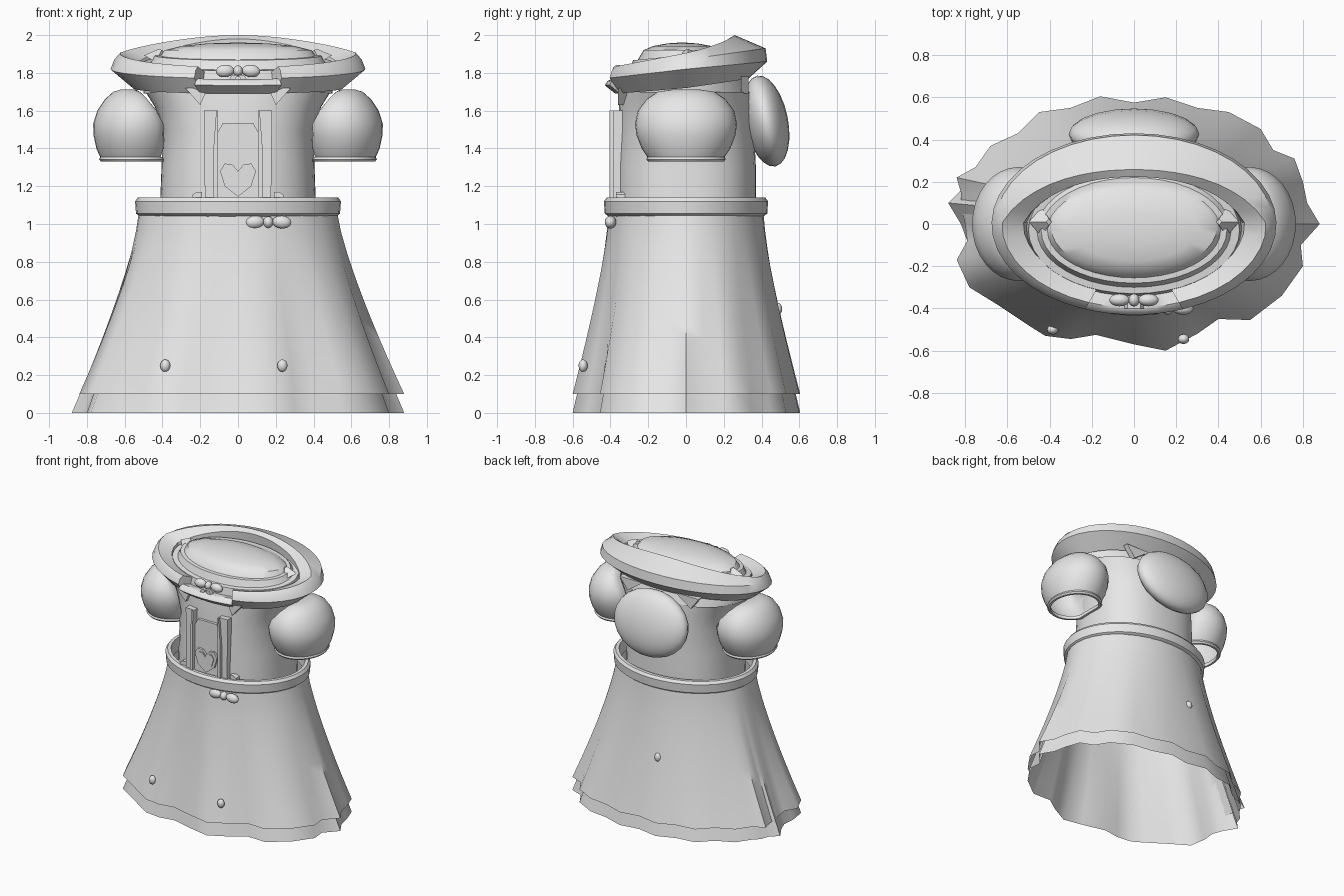
import bpy, bmesh, math
from mathutils import Vector, Matrix

cube = bpy.data.objects.get("Cube")
if cube:
    bpy.data.objects.remove(cube, do_unlink=True)

cloth = bpy.data.materials.new("grey_cloth")
cloth.use_nodes = True
cloth.diffuse_color = (0.8, 0.8, 0.8, 1)
cloth.node_tree.nodes["Principled BSDF"].inputs["Base Color"].default_value = (0.8, 0.8, 0.8, 1)


def finish(name, bm, angle=40):
    bmesh.ops.recalc_face_normals(bm, faces=bm.faces)
    mesh = bpy.data.meshes.new(name)
    bm.to_mesh(mesh)
    bm.free()
    mesh.materials.append(cloth)
    ob = bpy.data.objects.new(name, mesh)
    bpy.context.collection.objects.link(ob)
    bpy.ops.object.select_all(action="DESELECT")
    ob.select_set(True)
    bpy.context.view_layer.objects.active = ob
    bpy.ops.object.shade_smooth_by_angle(angle=math.radians(angle))
    return ob


def loft(name, rings, along=False, cap_start=False, cap_end=False, angle=40):
    """Skin a list of equal-length closed rings."""
    bm = bmesh.new()
    rows = [[bm.verts.new(p) for p in ring] for ring in rings]
    n = len(rows[0])
    for i in range(len(rows) if along else len(rows) - 1):
        a, b = rows[i], rows[(i + 1) % len(rows)]
        for j in range(n):
            k = (j + 1) % n
            bm.faces.new((a[j], a[k], b[k], b[j]))
    if cap_start:
        bm.faces.new(rows[0])
    if cap_end:
        bm.faces.new(rows[-1])
    return finish(name, bm, angle)


def ellipse(z, rx, ry, cx=0, cy=0, tilt=0, power=2, n=40):
    """Ring in plan; a power above 2 makes it boxier."""
    pts = []
    for i in range(n):
        c, s = math.cos(math.tau * i / n), math.sin(math.tau * i / n)
        r = (abs(c) ** power + abs(s) ** power) ** (-1 / power)
        y = cy + ry * r * s
        pts.append((cx + rx * r * c, y, z + tilt * y))
    return pts


def blob(name, loc, size, rot=(0, 0, 0), seg=16):
    bm = bmesh.new()
    bmesh.ops.create_uvsphere(bm, u_segments=seg, v_segments=seg // 2 + 2, radius=1)
    ob = finish(name, bm, 60)
    ob.location, ob.scale, ob.rotation_euler = loc, size, rot
    return ob


def prism(name, outline, front, back, side=1):
    """Plate with an x-z outline, facing the front."""
    return loft(name, [[(x * side, y, z) for x, z in outline] for y in (front, back)],
                cap_start=True, cap_end=True)


# Pleated skirt: hem outline blended up to an elliptical waist
back_hem = [(.88, 0), (.82, .1), (.8, .2), (.76, .31), (.66, .35), (.6, .45), (.45, .53),
            (.3, .55), (.15, .6), (0, .575), (-.16, .605), (-.3, .55), (-.45, .53), (-.55, .43),
            (-.68, .37), (-.75, .27)]
front_hem = [(-.78, -.3), (-.65, -.38), (-.5, -.48), (-.42, -.53), (-.3, -.545), (-.18, -.525),
             (0, -.57), (.15, -.6), (.3, -.52), (.4, -.45), (.55, -.455), (.7, -.34), (.8, -.2),
             (.79, -.1)]


def skirt(name, bottom, side_hem):
    rings = []
    for i in range(11):
        u = i / 10
        ring = []
        for x, y in back_hem + side_hem + front_hem:
            a = math.atan2(y / .6, x / .86)
            waist = Vector((.525 * math.cos(a), .41 * math.sin(a)))
            p = waist.lerp(Vector((x, y)), u ** 1.27)
            ring.append((p.x, p.y, 1.06 + (bottom - 1.06) * u))
        rings.append(ring)
    loft(name, rings, angle=50)


skirt("outer_skirt", 0.1, [(-.84, .22), (-.82, .15), (-.82, .09), (-.8, 0), (-.79, -.08), (-.84, -.17)])
skirt("under_skirt", 0, [(-.8, .22), (-.82, .16), (-.88, .1), (-.82, 0), (-.79, -.08), (-.8, -.17)])

# Waistband
loft("waistband", [ellipse(*s) for s in (
    (1.04, .52, .41), (1.055, .54, .43), (1.12, .545, .435), (1.14, .53, .42),
    (1.14, .505, .395), (1.04, .5, .39))], along=True)

# Bodice, slightly boxy in plan, with flared shoulders
loft("bodice", [ellipse(*s, power=2.4) for s in (
    (1.04, .415, .37), (1.3, .405, .37), (1.5, .4, .36), (1.62, .44, .355), (1.7, .49, .345))])

# Neckline steps and the shallow domed top
loft("neckline", [ellipse(*s) for s in (
    (1.69, .5, .35), (1.8, .51, .32, 0, -.02, .1), (1.86, .5, .3, 0, -.03, .15),
    (1.86, .46, .27, 0, -.03, .15), (1.895, .44, .25, 0, -.03, .1), (1.895, .41, .225, 0, -.03, .1),
    (1.92, .39, .2, 0, -.025), (1.942, .3, .155, 0, -.02), (1.956, .16, .08, 0, -.02),
    (1.96, .03, .02, 0, -.02))], cap_end=True)

# Rolled collar, open at the front: (scale, z) of the section at front, side and back
sections = (((1, 1.77), (.97, 1.81), (.92, 1.83), (.75, 1.8), (.76, 1.74), (.87, 1.69)),
            ((1, 1.82), (.97, 1.87), (.93, 1.905), (.78, 1.86), (.76, 1.8), (.82, 1.72)),
            ((1, 1.86), (.98, 1.93), (.6, 2.0), (.52, 1.98), (.55, 1.87), (.77, 1.77)))


def collar_section(a, squeeze=1):
    b = 1 - math.cos(a)
    lo, hi, t = (*sections[:2], b) if b < 1 else (*sections[1:], b - 1)
    ring = []
    for (s0, z0), (s1, z1) in zip(lo, hi):
        s, z = s0 + (s1 - s0) * t, z0 + (z1 - z0) * t
        z = 1.69 + (z - 1.69) * squeeze
        ring.append((.675 * s * math.sin(a), -.43 * s * math.cos(a), z))
    return ring


gap = math.radians(20)
count = 36
loft("collar", [collar_section(gap + (math.tau - 2 * gap) * i / count) for i in range(count + 1)],
     cap_start=True, cap_end=True, angle=35)
loft("collar_front_bridge", [collar_section(gap * (i / 4 - 1), .55) for i in range(9)],
     cap_start=True, cap_end=True)


# Bows
def bow(name, loc, w, h):
    x, y, z = loc
    blob(name + "_knot", loc, (w * .22, .03, h * .9))
    for side in (-1, 1):
        blob(name + "_loop", (x + side * w * .6, y, z), (w * .42, .03, h), (0, side * .08, 0))


bow("collar_bow", (0, -.36, 1.81), .115, .033)
bow("waist_bow", (.16, -.4, 1.01), .12, .034)


# Puffed sleeve ring, flattened where it meets the bodice
def sleeve_ring(side, z, rx, ry, cx, inner):
    return [(side * max(x, inner), y, z) for x, y, z in ellipse(z, rx, ry, cx, n=32)]


for side in (-1, 1):
    # Bow tails and collar points
    prism("bow_tail", [(0, 1.79), (.03, 1.79), (.07, 1.73), (.03, 1.74)], -.4, -.37, side)
    prism("front_collar_point", [(.16, 1.72), (.28, 1.72), (.2, 1.63)], -.36, -.29, side)
    prism("back_collar_point", [(.14, 1.78), (.34, 1.78), (.27, 1.69)], .29, .33, side)

    # Puffed sleeve and its cuff
    loft("puff_sleeve", [sleeve_ring(side, *s) for s in (
        (1.355, .18, .205, .55, .41), (1.4, .2, .235, .55, .395), (1.47, .215, .262, .55, .392),
        (1.53, .22, .27, .547, .395), (1.6, .2, .255, .545, .43), (1.66, .155, .21, .55, .48),
        (1.7, .1, .15, .56, .52), (1.712, .04, .07, .58, .54))], cap_end=True)
    loft("sleeve_cuff", [sleeve_ring(side, *s) for s in (
        (1.33, .175, .2, .55, .4), (1.342, .185, .21, .55, .392), (1.355, .18, .205, .55, .4),
        (1.355, .16, .185, .55, .42), (1.33, .16, .185, .55, .42))], along=True)

    # Straps on the bodice front
    prism("front_strap", [(.13, 1.1), (.175, 1.1), (.18, 1.6), (.115, 1.6), (.13, 1.4)],
          -.385, -.33, side)
    prism("strap_edge", [(.108, 1.1), (.13, 1.1), (.13, 1.4), (.115, 1.6), (.105, 1.6)],
          -.405, -.34, side)
    prism("strap_foot", [(.19, 1.1), (.24, 1.1), (.24, 1.155), (.22, 1.17), (.19, 1.17)],
          -.37, -.31, side)

    # Small folded ribbons beside the neckline
    bm = bmesh.new()
    bmesh.ops.create_cone(bm, segments=4, radius1=.07, radius2=.015, depth=.07, cap_ends=True,
                          matrix=Matrix.Rotation(-side * .5, 4, "Y"))
    ribbon = finish("neck_ribbon", bm, 20)
    ribbon.location = (side * .42, .01, 1.89)

# Arched bib panel, its raised inset and the heart
arch = [(-.11, 1.1), (.11, 1.1), (.11, 1.48), (.08, 1.535), (-.08, 1.535), (-.11, 1.48)]
prism("bib_panel", arch, -.378, -.33)
heart = [(0, 1.28), (.03, 1.315), (.07, 1.32), (.095, 1.28), (.07, 1.2), (0, 1.145)]
heart += [(-x, z) for x, z in reversed(heart[1:-1])]
prism("heart_patch", heart, -.395, -.36)
prism("heart_inset", [(x * .75, 1.235 + (z - 1.235) * .75) for x, z in heart], -.402, -.39)

# Padded bustle on the upper back
blob("back_pad", (0, .425, 1.545), (.31, .115, .245), (.2, 0, 0), 20)

# Skirt buttons
for loc in ((-.385, -.5, .25), (.235, -.545, .25), (-.1, .485, .55)):
    blob("skirt_button", loc, (.027, .024, .033), seg=12)
